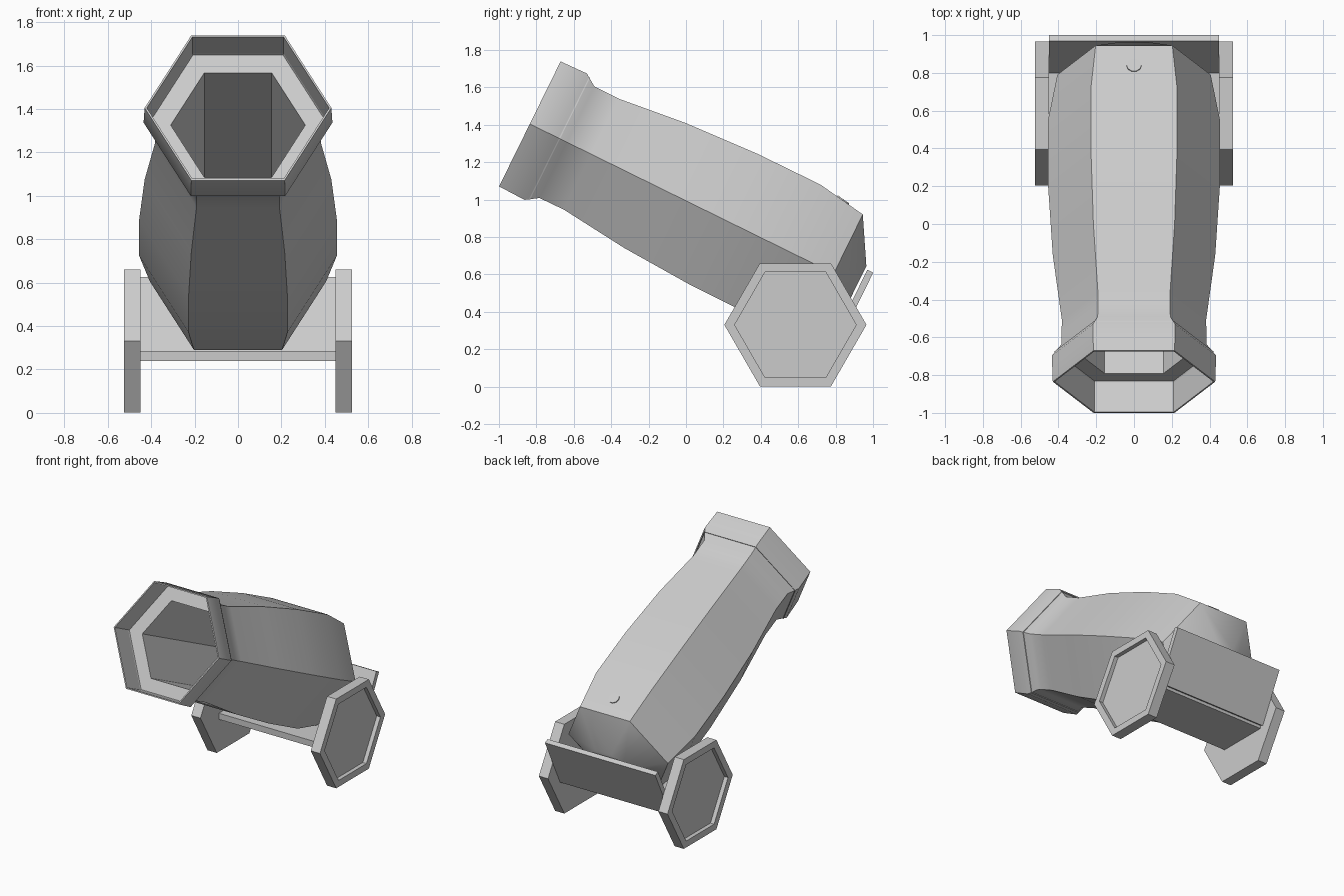
import bpy, bmesh, math
from mathutils import Vector, Matrix

if "Cube" in bpy.data.objects:
    bpy.data.objects.remove(bpy.data.objects["Cube"])

TILT = math.radians(26.2)
AXIS = Vector((0, math.cos(TILT), -math.sin(TILT)))   # muzzle to breech
UP = Vector((0, math.sin(TILT), math.cos(TILT)))      # across the barrel
X, Y, Z = Vector((1, 0, 0)), Vector((0, 1, 0)), Vector((0, 0, 1))


def loft(name, profile, origin, e1, e2, axis, sides=6):
    """Polygonal rings (distance along axis, radius) bridged and capped."""
    bm = bmesh.new()
    rings = []
    for s, r in profile:
        ring = []
        for k in range(sides):
            a = 2 * math.pi * k / sides
            ring.append(bm.verts.new(Vector(origin) + axis * s
                        + (e1 * math.cos(a) + e2 * math.sin(a)) * r))
        rings.append(ring)
    for a, b in zip(rings, rings[1:]):
        for k in range(sides):
            j = (k + 1) % sides
            bm.faces.new((a[k], a[j], b[j], b[k]))
    bm.faces.new(rings[0])
    bm.faces.new(rings[-1])
    bmesh.ops.recalc_face_normals(bm, faces=bm.faces)
    me = bpy.data.meshes.new(name)
    bm.to_mesh(me)
    bm.free()
    ob = bpy.data.objects.new(name, me)
    bpy.context.collection.objects.link(ob)
    return ob


def box(name, size, loc, tilt=0.0):
    bm = bmesh.new()
    bmesh.ops.create_cube(bm, size=1, matrix=Matrix.Diagonal((*size, 1)))
    me = bpy.data.meshes.new(name)
    bm.to_mesh(me)
    bm.free()
    ob = bpy.data.objects.new(name, me)
    ob.location = loc
    ob.rotation_euler.x = tilt
    bpy.context.collection.objects.link(ob)
    return ob


# Barrel: bore, stepped muzzle recess, flared lip, swelling body, breech
barrel = loft("barrel", [
    (1.35, .31), (.18, .31), (.18, .42), (0, .42), (0, .43),
    (.154, .435), (.221, .384), (.366, .382), (.747, .43),
    (1.161, .455), (1.539, .456), (1.811, .406), (1.95, .13)],
    (0, -.835, 1.405), X, UP, AXIS)
bpy.context.view_layer.objects.active = barrel
barrel.select_set(True)
bpy.ops.object.shade_smooth_by_angle(angle=math.radians(45))

# Fuse hole plug on the rear slope
slope = Vector((0, .225, -.16)).normalized()
normal = Vector((0, -slope.z, slope.y))
loft("fuse_plug", [(-.03, .04), (.007, .04)], (0, .838, .996),
     X, slope, normal, 10)

# Wheels with recessed outer faces
for side, label in ((1, "right"), (-1, "left")):
    loft(label + "_wheel", [(0, .38), (.075, .38), (.075, .325), (.045, .325)],
         (.45 * side, .585, .331), Y, Z, X * side)

# Carriage: tilted back board and flat bed board between the wheels
box("back_board", (.9, .035, .4), (0, .897, .438), -TILT)
box("bed_board", (.9, .38, .045), (0, .61, .2625))
